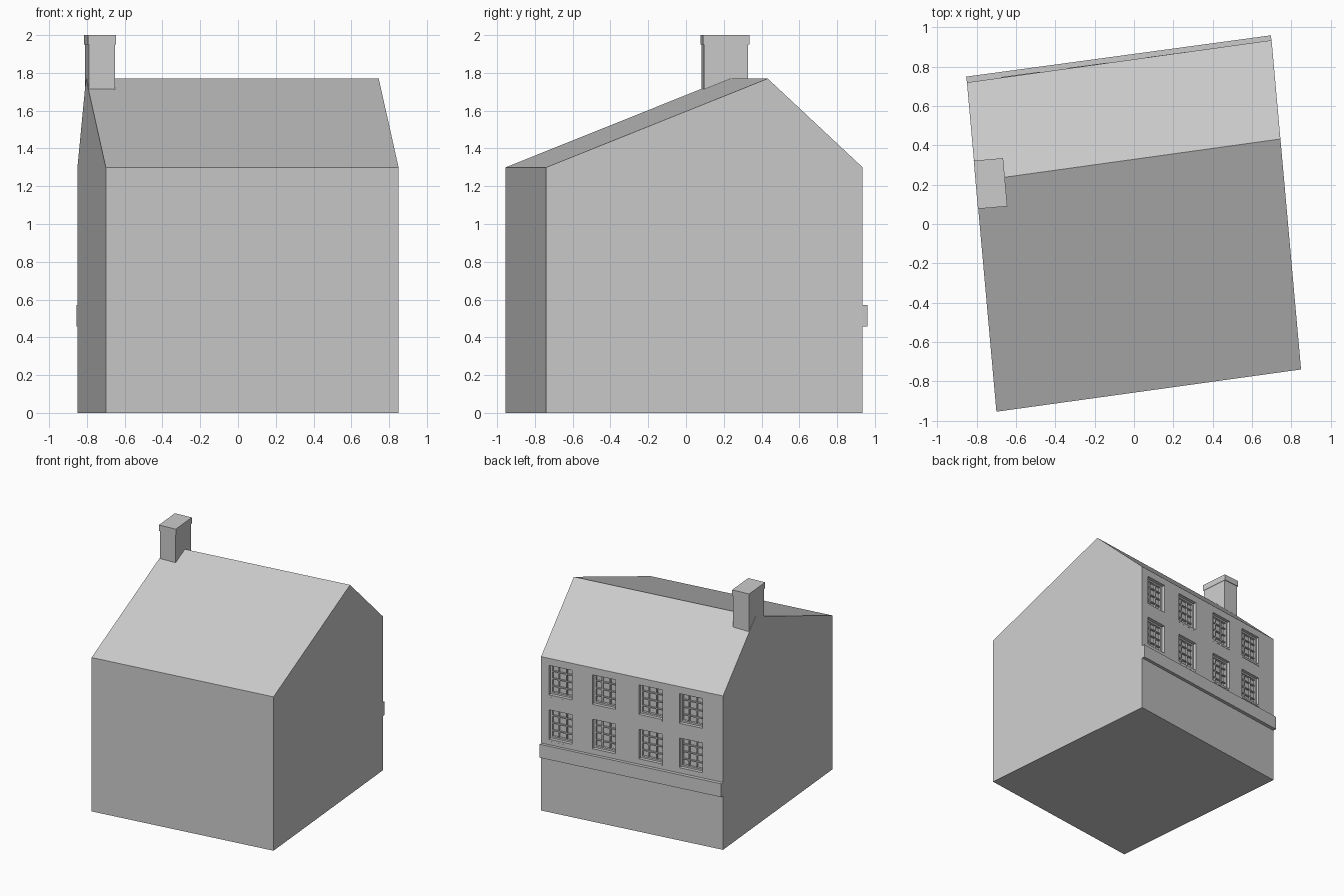
import bpy, bmesh
from math import radians
from mathutils import Matrix, Vector

if "Cube" in bpy.data.objects:
    bpy.data.objects.remove(bpy.data.objects["Cube"], do_unlink=True)


def make_object(name, bm, matrix=Matrix()):
    bmesh.ops.recalc_face_normals(bm, faces=bm.faces)
    mesh = bpy.data.meshes.new(name)
    bm.to_mesh(mesh)
    bm.free()
    obj = bpy.data.objects.new(name, mesh)
    obj.matrix_world = matrix
    bpy.context.collection.objects.link(obj)
    return obj


def add_box(bm, low, high):
    low, high = Vector(low), Vector(high)
    place = Matrix.Translation((low + high) / 2) @ Matrix.Diagonal((*(high - low), 1))
    bmesh.ops.create_cube(bm, size=1, matrix=place)


# Slightly skewed footprint, with an off-centre ridge
front_a = Vector((-0.70, -0.955, 0))
front_b = Vector((0.85, -0.74, 0))
back_b = Vector((0.70, 0.93, 0))
back_a = Vector((-0.85, 0.72, 0))
EAVES, RIDGE, RIDGE_POS = 1.30, 1.77, 0.70

# House body: one gable profile extruded across the width
bm = bmesh.new()
profile = [(0, 0), (1, 0), (1, EAVES), (RIDGE_POS, RIDGE), (0, EAVES)]
gable = bm.faces.new([bm.verts.new(front_a.lerp(back_a, t) + Vector((0, 0, z)))
                      for t, z in profile])
sweep = bmesh.ops.extrude_face_region(bm, geom=[gable], use_keep_orig=True)
moved = [v for v in sweep["geom"] if isinstance(v, bmesh.types.BMVert)]
bmesh.ops.translate(bm, verts=moved, vec=front_b - front_a)
house = make_object("house_body", bm)

# Facade frame: x along the back wall, y outward, z up
along = (back_b - back_a).normalized()
outward = Vector((-along.y, along.x, 0))
facade = Matrix.Translation(back_a) @ Matrix((along, outward, (0, 0, 1))).transposed().to_4x4()
length = (back_b - back_a).length

# Window openings
columns = [0.275, 0.622, 1.023, 1.397]
rows = [0.60, 0.975]
WIDTH, HEIGHT, DEPTH = 0.20, 0.265, 0.045
openings = [(x - WIDTH / 2, z) for z in rows for x in columns]

bm = bmesh.new()
for x, z in openings:
    add_box(bm, (x, -DEPTH, z), (x + WIDTH, 0.05, z + HEIGHT))
cutter = make_object("window_cutter", bm, facade)
cutter.hide_render = True
cut = house.modifiers.new("openings", "BOOLEAN")
cut.operation, cut.solver, cut.object = "DIFFERENCE", "EXACT", cutter
bpy.context.view_layer.objects.active = house
bpy.ops.object.modifier_apply(modifier=cut.name)
bpy.data.objects.remove(cutter, do_unlink=True)

# Windows: outer frame, glazing bars for 3 x 4 panes, and a sill
FRAME, BAR, SILL = 0.014, 0.009, 0.016
for i, (x, z) in enumerate(openings, 1):
    bm = bmesh.new()
    right, base, top = x + WIDTH, z + SILL, z + HEIGHT
    back, face, bar_face = -DEPTH, -DEPTH + 0.02, -DEPTH + 0.014
    for left in (x, right - FRAME):
        add_box(bm, (left, back, base), (left + FRAME, face, top))
    for low in (base, top - FRAME):
        add_box(bm, (x + FRAME, back, low), (right - FRAME, face, low + FRAME))
    for c in range(1, 3):
        cx = x + WIDTH * c / 3
        add_box(bm, (cx - BAR / 2, back, base), (cx + BAR / 2, bar_face, top))
    for r in range(1, 4):
        cz = base + (top - base) * r / 4
        add_box(bm, (x, back, cz - BAR / 2), (right, bar_face, cz + BAR / 2))
    add_box(bm, (x, back, z), (right, 0.004, base))
    make_object(f"window_{i}", bm, facade)

# Ledge across the back wall
bm = bmesh.new()
add_box(bm, (0, 0, 0.457), (length, 0.03, 0.57))
make_object("ledge", bm, facade)

# Chimney straddling the ridge at the gable end, with a projecting cap
chimney = Matrix.Translation((-0.73, 0.206, 0)) @ Matrix.Rotation(radians(5), 4, "Z")
for name, half_x, half_y, low, high in [("chimney_stack", 0.07, 0.117, 1.55, 1.95),
                                        ("chimney_cap", 0.075, 0.123, 1.95, 2.0)]:
    bm = bmesh.new()
    add_box(bm, (-half_x, -half_y, low), (half_x, half_y, high))
    make_object(name, bm, chimney)
